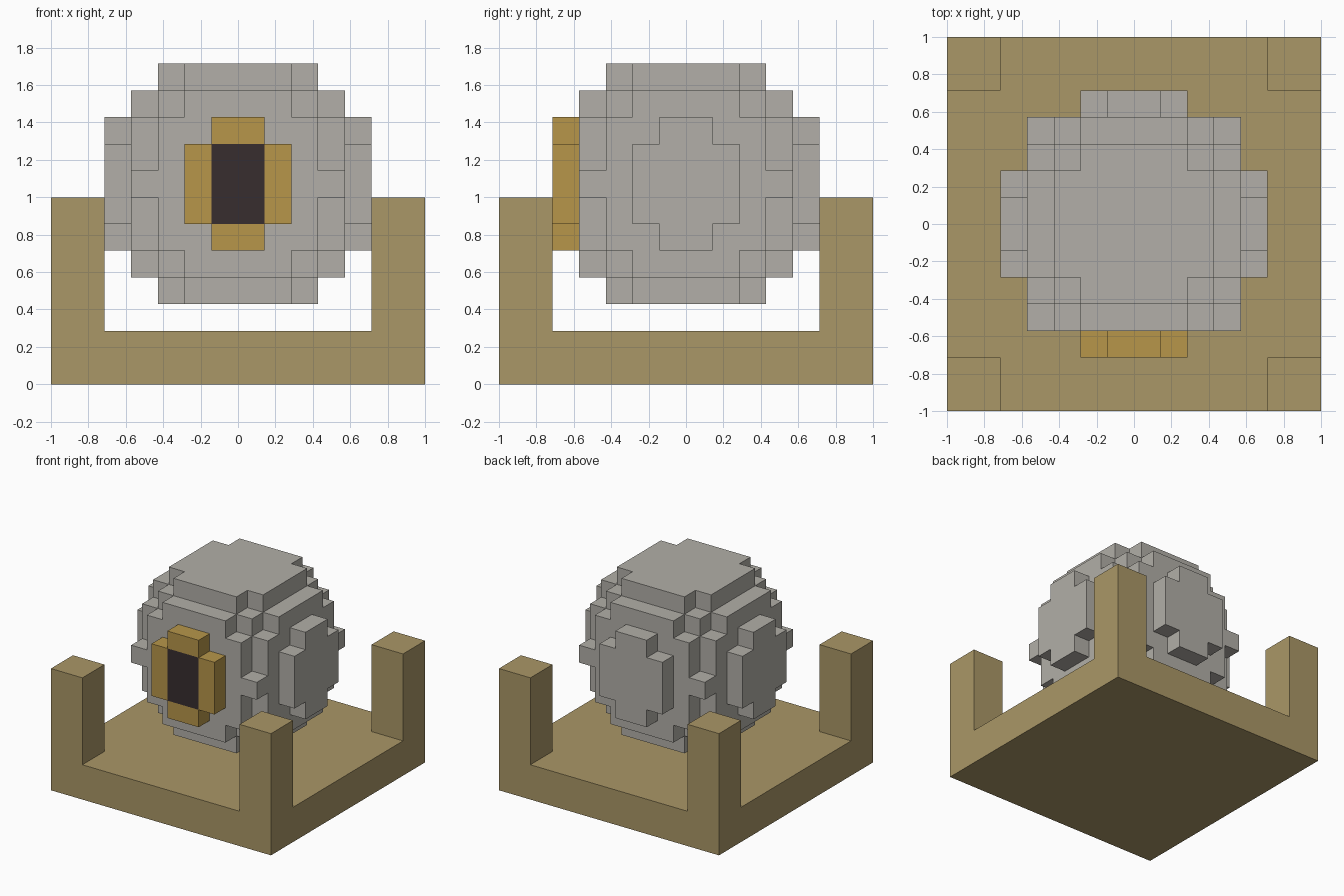
import bpy, bmesh
from mathutils import Vector

U = 1 / 7  # size of one block

cube = bpy.data.objects.get("Cube")
if cube:
    bpy.data.objects.remove(cube, do_unlink=True)


def srgb(r, g, b):
    return tuple(((c / 255 + 0.055) / 1.055) ** 2.4 for c in (r, g, b)) + (1.0,)


def material(name, colour):
    m = bpy.data.materials.new(name)
    m.use_nodes = True
    m.diffuse_color = colour
    bsdf = m.node_tree.nodes["Principled BSDF"]
    bsdf.inputs["Base Color"].default_value = colour
    bsdf.inputs["Roughness"].default_value = 0.9
    return m


def block_object(name, inside, mat):
    """Skin all blocks that satisfy a rule with flat, merged outer faces."""
    cells = {(x, y, z) for x in range(-7, 7) for y in range(-7, 7)
             for z in range(12) if inside(x, y, z)}
    bm = bmesh.new()
    for cell in cells:
        for axis in range(3):
            for side in (0, 1):
                step = Vector((0, 0, 0))
                step[axis] = 2 * side - 1
                if tuple(int(c) for c in Vector(cell) + step) in cells:
                    continue
                corners = []
                ring = [(0, 0), (1, 0), (1, 1), (0, 1)]
                for p, q in (ring if side else ring[::-1]):
                    v = Vector(cell)
                    v[axis] += side
                    v[(axis + 1) % 3] += p
                    v[(axis + 2) % 3] += q
                    corners.append(bm.verts.new(v * U))
                bm.faces.new(corners)
    bmesh.ops.remove_doubles(bm, verts=bm.verts, dist=0.001)
    bmesh.ops.dissolve_limit(bm, angle_limit=0.02, verts=bm.verts, edges=bm.edges)
    bmesh.ops.triangulate(bm, faces=[f for f in bm.faces if len(f.verts) > 4])
    mesh = bpy.data.meshes.new(name)
    bm.to_mesh(mesh)
    bm.free()
    mesh.materials.append(mat)
    ob = bpy.data.objects.new(name, mesh)
    bpy.context.collection.objects.link(ob)
    return ob


def ring_index(i):
    """Distance of a block from the centre plane, counted in blocks."""
    return i if i >= 0 else -1 - i


# Half widths of each ball layer, from the middle outwards, by depth
LAYERS = ["55442", "55432", "54431", "44320", "33200"]


def in_ball(x, y, z):
    a, b, c = ring_index(x), ring_index(y), abs(z - 7)
    return b < 5 and c < 5 and a < int(LAYERS[c][b])


def in_front_plate(x, y, z):
    return y == -5 and in_ball(x, y, z)


def in_pupil(x, y, z):
    return in_front_plate(x, y, z) and ring_index(x) == 0 and abs(z - 7) < 2


def in_stand(x, y, z):
    post = ring_index(x) >= 5 and ring_index(y) >= 5
    return z < 2 or (post and z < 7)


# Stand: square slab with four corner posts
block_object("stand", in_stand, material("tan stone", srgb(170, 151, 103)))

# Floating ball with raised side and back plates
block_object("eyeball", lambda *c: in_ball(*c) and not in_front_plate(*c),
             material("pale grey", srgb(178, 175, 168)))

# Raised iris around the pupil
block_object("iris", lambda *c: in_front_plate(*c) and not in_pupil(*c),
             material("amber", srgb(183, 150, 74)))
block_object("pupil", in_pupil, material("near black", srgb(55, 45, 47)))
